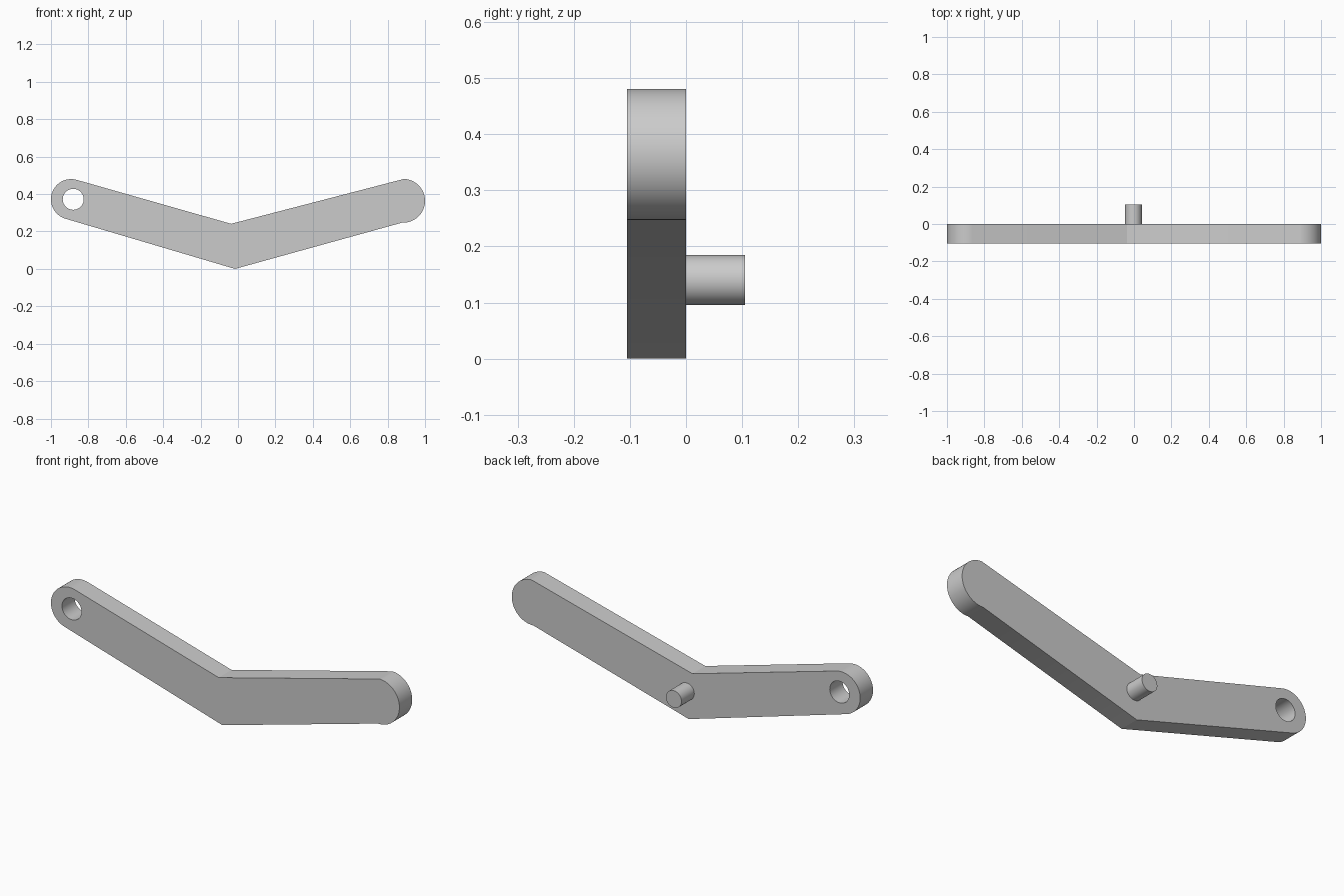
import bpy, bmesh, math
from mathutils import Matrix

cube = bpy.data.objects.get("Cube")
if cube:
    bpy.data.objects.remove(cube, do_unlink=True)

# Single plain grey
grey = bpy.data.materials.new("light_grey")
grey.use_nodes = True
grey.diffuse_color = (0.6, 0.6, 0.6, 1)
grey.node_tree.nodes["Principled BSDF"].inputs["Base Color"].default_value = (0.6, 0.6, 0.6, 1)

THICK = 0.105


def arc(cx, cz, r, start, end, steps=32):
    angles = [math.radians(start + (end - start) * i / steps) for i in range(steps + 1)]
    return [(cx + r * math.cos(a), cz + r * math.sin(a)) for a in angles]


def add_object(name, bm):
    bmesh.ops.recalc_face_normals(bm, faces=bm.faces)
    mesh = bpy.data.meshes.new(name)
    bm.to_mesh(mesh)
    bm.free()
    mesh.materials.append(grey)
    obj = bpy.data.objects.new(name, mesh)
    bpy.context.collection.objects.link(obj)
    return obj


def cylinder(name, x, z, r, y0, y1):
    bm = bmesh.new()
    place = Matrix.Translation((x, (y0 + y1) / 2, z)) @ Matrix.Rotation(math.pi / 2, 4, "X")
    bmesh.ops.create_cone(bm, cap_ends=True, segments=64, radius1=r, radius2=r,
                          depth=y1 - y0, matrix=place)
    return add_object(name, bm)


def smooth(obj):
    bpy.ops.object.select_all(action="DESELECT")
    obj.select_set(True)
    bpy.context.view_layer.objects.active = obj
    bpy.ops.object.shade_smooth_by_angle(angle=math.radians(30))


# Bent arm: V outline with a rounded end on each side
outline = [(-0.016, 0.0)]
outline += arc(0.883, 0.364, 0.117, -93, 88)
outline += [(-0.037, 0.241)]
outline += arc(-0.892, 0.372, 0.108, 74, 254)
bm = bmesh.new()
face = bm.faces.new([bm.verts.new((x, -THICK, z)) for x, z in outline])
side = bmesh.ops.extrude_face_region(bm, geom=[face])
verts = [v for v in side["geom"] if isinstance(v, bmesh.types.BMVert)]
bmesh.ops.translate(bm, verts=verts, vec=(0, THICK, 0))
arm = add_object("bent_arm", bm)

# Through hole in the right end
cutter = cylinder("hole_cutter", -0.881, 0.372, 0.056, -0.2, 0.1)
cutter.hide_render = True
cut = arm.modifiers.new("hole", "BOOLEAN")
cut.operation = "DIFFERENCE"
cut.solver = "EXACT"
cut.object = cutter
bpy.ops.object.select_all(action="DESELECT")
bpy.context.view_layer.objects.active = arm
arm.select_set(True)
bpy.ops.object.modifier_apply(modifier=cut.name)
bpy.data.objects.remove(cutter, do_unlink=True)
smooth(arm)

# Pivot pin on the back of the bend
smooth(cylinder("pivot_pin", -0.003, 0.14, 0.0445, -0.005, THICK))
